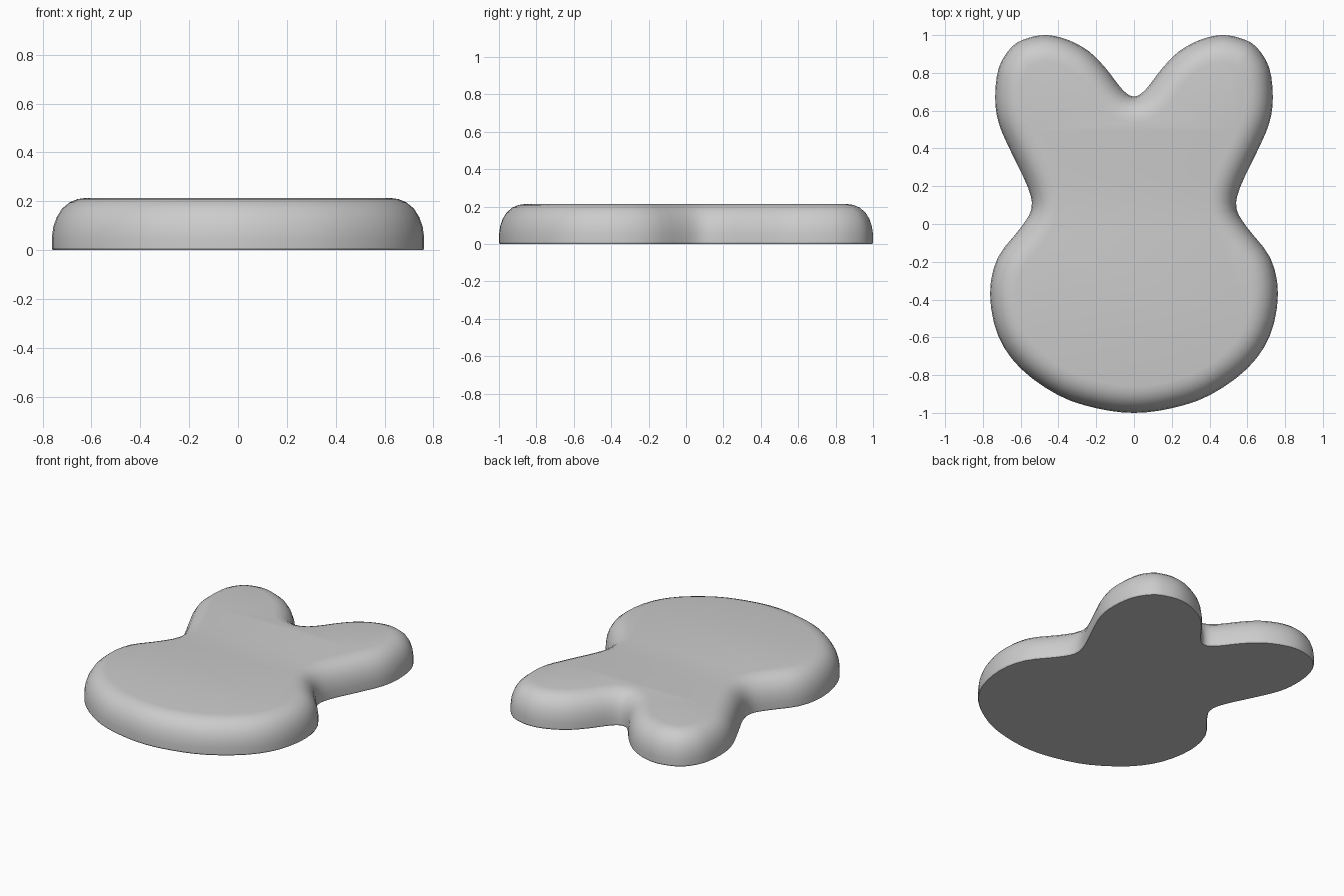
import bpy, bmesh
from mathutils import Vector
from math import radians

if "Cube" in bpy.data.objects:
    bpy.data.objects.remove(bpy.data.objects["Cube"])

# Right half of the outline, from the bottom centre round to the notch
HALF = [(0, -1.0), (0.2, -0.975), (0.4, -0.907), (0.6, -0.765), (0.72, -0.59),
        (0.762, -0.37), (0.722, -0.18), (0.6, -0.02), (0.543, 0.08), (0.56, 0.19),
        (0.65, 0.38), (0.715, 0.53), (0.735, 0.67), (0.715, 0.83), (0.645, 0.94),
        (0.56, 0.985), (0.46, 1.0), (0.35, 0.975), (0.24, 0.915), (0.15, 0.825),
        (0.06, 0.71), (0, 0.675)]

# Edge cross-section: inset from the outline, height
EDGE = [(0.004, 0.0), (0.0, 0.008), (0.0, 0.05), (0.006, 0.095), (0.02, 0.135),
        (0.042, 0.17), (0.072, 0.195), (0.105, 0.209), (0.14, 0.214)]
STEPS = 3


def smooth_loop(pts):
    """Closed Catmull-Rom curve through the points."""
    n, out = len(pts), []
    for i in range(n):
        a, b, c, d = (pts[(i + k) % n] for k in (-1, 0, 1, 2))
        for s in range(STEPS):
            t = s / STEPS
            out.append(0.5 * (2 * b + (c - a) * t + (2 * a - 5 * b + 4 * c - d) * t ** 2
                              + (3 * b - a - 3 * c + d) * t ** 3))
    return out


right = [Vector(p) for p in HALF]
left = [Vector((-p.x, p.y)) for p in reversed(right[1:-1])]
outline = smooth_loop(right + left)
n = len(outline)

# Inward directions along the counter-clockwise outline
inward = []
for i in range(n):
    t = outline[(i + 1) % n] - outline[i - 1]
    inward.append(Vector((-t.y, t.x)).normalized())

# Stack the rounded-edge rings and cap both ends
bm = bmesh.new()
rings = [[bm.verts.new((*(p + d * inset), z)) for p, d in zip(outline, inward)]
         for inset, z in EDGE]
for lo, hi in zip(rings, rings[1:]):
    for i in range(n):
        j = (i + 1) % n
        bm.faces.new((lo[i], lo[j], hi[j], hi[i]))
bm.faces.new(rings[-1])
bm.faces.new(rings[0][::-1])
bmesh.ops.recalc_face_normals(bm, faces=bm.faces)

mesh = bpy.data.meshes.new("lobed_slab")
bm.to_mesh(mesh)
bm.free()
slab = bpy.data.objects.new("lobed_slab", mesh)
bpy.context.collection.objects.link(slab)
bpy.context.view_layer.objects.active = slab
slab.select_set(True)
bpy.ops.object.shade_smooth_by_angle(angle=radians(25))
